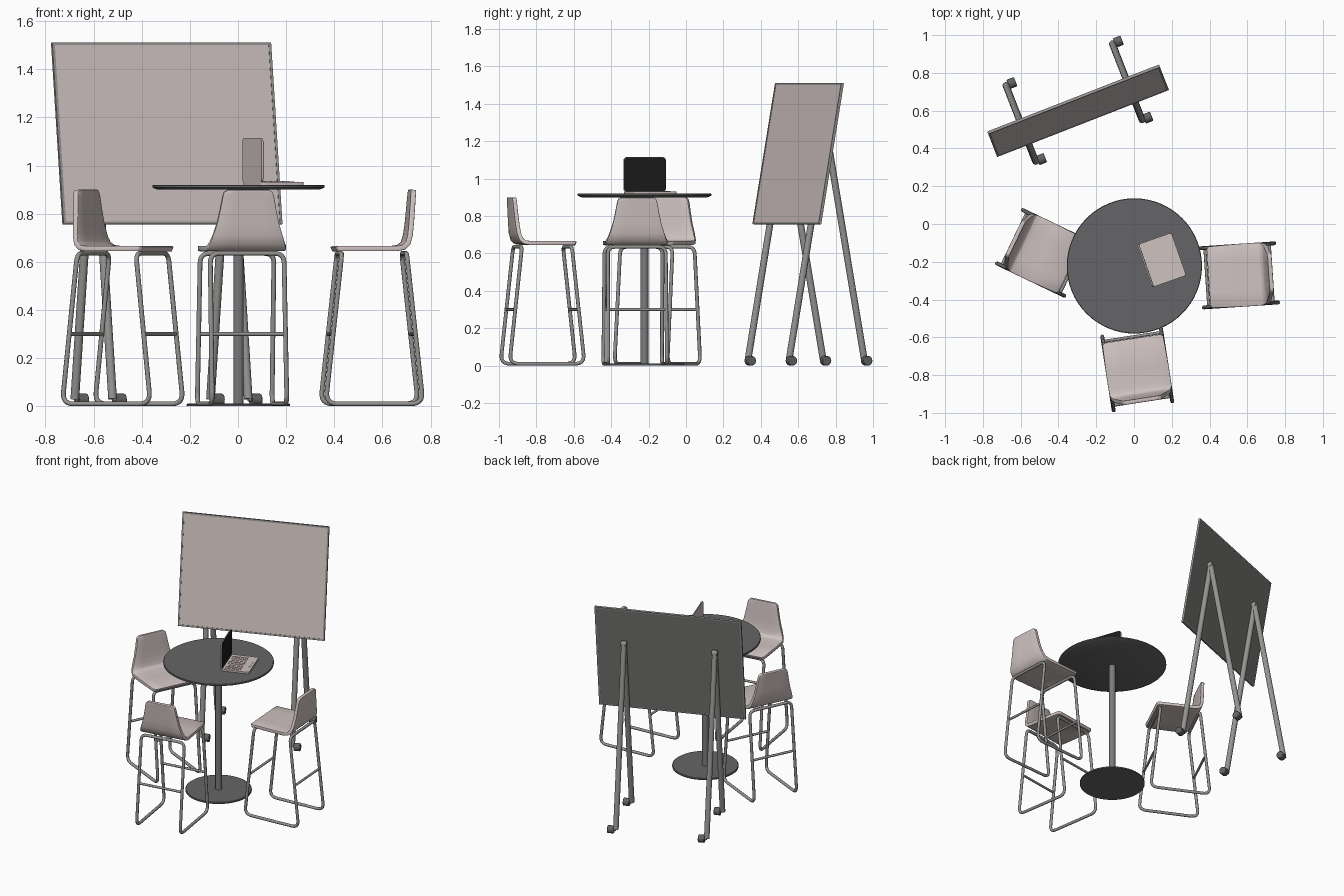
import bpy, bmesh, math
from mathutils import Matrix, Vector

if "Cube" in bpy.data.objects:
    bpy.data.objects.remove(bpy.data.objects["Cube"])

def material(name, r, g, b):
    m = bpy.data.materials.new(name)
    m.diffuse_color = (r, g, b, 1)
    m.use_nodes = True
    m.node_tree.nodes["Principled BSDF"].inputs["Base Color"].default_value = m.diffuse_color
    return m

LIGHT = material("warm light grey", 0.62, 0.54, 0.53)
METAL = material("metal grey", 0.30, 0.295, 0.285)
BACK = material("board back grey", 0.20, 0.20, 0.19)
DARK = material("table dark grey", 0.13, 0.13, 0.135)
POLE = material("pole grey", 0.20, 0.20, 0.20)
CASTER = material("caster grey", 0.12, 0.12, 0.12)
BLACK = material("screen black", 0.012, 0.012, 0.012)

def place(rot_deg, x=0, y=0, z=0):
    return Matrix.Translation((x, y, z)) @ Matrix.Rotation(math.radians(rot_deg), 4, 'Z')

def finish(name, bm, mat, M=Matrix(), smooth=True):
    bmesh.ops.recalc_face_normals(bm, faces=bm.faces)
    me = bpy.data.meshes.new(name)
    bm.to_mesh(me)
    bm.free()
    me.materials.append(mat)
    ob = bpy.data.objects.new(name, me)
    bpy.context.collection.objects.link(ob)
    ob.matrix_world = M
    if smooth:
        select(ob)
        bpy.ops.object.shade_smooth_by_angle(angle=math.radians(35))
    return ob

def select(ob):
    bpy.ops.object.select_all(action='DESELECT')
    ob.select_set(True)
    bpy.context.view_layer.objects.active = ob

def box(name, size, loc, mat, M=Matrix(), round_axis=None, radius=0.0):
    """Box; edges running along round_axis can be rounded."""
    bm = bmesh.new()
    bmesh.ops.create_cube(bm, size=1, matrix=Matrix.Translation(loc) @ Matrix.Diagonal((*size, 1)))
    if round_axis is not None:
        es = [e for e in bm.edges
              if abs((e.verts[0].co - e.verts[1].co).normalized()[round_axis]) > 0.9]
        bmesh.ops.bevel(bm, geom=es, offset=radius, segments=5, profile=0.5, affect='EDGES')
    return finish(name, bm, mat, M, round_axis is not None)

def rod(name, a, b, r, mat, M=Matrix(), sides=20):
    a, b = Vector(a), Vector(b)
    d = b - a
    T = Matrix.Translation((a + b) / 2) @ d.to_track_quat('Z', 'Y').to_matrix().to_4x4()
    bm = bmesh.new()
    bmesh.ops.create_cone(bm, cap_ends=True, segments=sides, radius1=r, radius2=r,
                          depth=d.length, matrix=T)
    return finish(name, bm, mat, M)

def lathe(name, profile, mat, M, steps=64):
    bm = bmesh.new()
    vs = [bm.verts.new((r, 0, z)) for r, z in profile]
    es = [bm.edges.new(p) for p in zip(vs, vs[1:])]
    bmesh.ops.spin(bm, geom=vs + es, cent=(0, 0, 0), axis=(0, 0, 1),
                   angle=2 * math.pi, steps=steps)
    bmesh.ops.remove_doubles(bm, verts=bm.verts, dist=1e-5)
    return finish(name, bm, mat, M)

def loop_tube(name, corners, r, mat, M, n=6):
    """Closed tube through corners (point, bend size) with rounded bends."""
    pts = []
    for i, (c, bend) in enumerate(corners):
        c = Vector(c)
        p = c + (Vector(corners[i - 1][0]) - c).normalized() * bend
        q = c + (Vector(corners[(i + 1) % len(corners)][0]) - c).normalized() * bend
        for k in range(n + 1):
            t = k / n
            pts.append(p * (1 - t) ** 2 + c * 2 * t * (1 - t) + q * t * t)
    cu = bpy.data.curves.new(name, 'CURVE')
    cu.dimensions = '3D'
    cu.bevel_depth = r
    cu.bevel_resolution = 3
    sp = cu.splines.new('POLY')
    sp.points.add(len(pts) - 1)
    for s, p in zip(sp.points, pts):
        s.co = (*p, 1)
    sp.use_cyclic_u = True
    cu.materials.append(mat)
    ob = bpy.data.objects.new(name, cu)
    bpy.context.collection.objects.link(ob)
    ob.matrix_world = M
    select(ob)
    bpy.ops.object.convert(target='MESH')
    bpy.ops.object.shade_smooth_by_angle(angle=math.radians(60))

# Round table
T = place(0, 0.002, -0.222)
lathe("table_top", [(0, .90), (.338, .90), (.358, .909), (.358, .917), (.355, .92), (0, .92)], DARK, T)
lathe("table_base", [(0, 0), (.215, 0), (.215, .008), (.211, .011), (0, .011)], DARK, T)
rod("table_pole", (0, 0, .01), (0, 0, .90), .0215, POLE, T, 32)

# Stools: local +y is the sitting direction
SHELL = [(.158, .651, .150), (.150, .655, .163), (0, .655, .167), (-.09, .655, .167),
         (-.122, .660, .166), (-.140, .677, .158), (-.150, .71, .146), (-.156, .76, .130),
         (-.161, .82, .117), (-.165, .87, .108), (-.167, .889, .102), (-.168, .899, .088)]

def stool(M):
    # one-piece seat and back
    bm = bmesh.new()
    rows = [[bm.verts.new((s * w, y, z)) for s in (-1, -.5, 0, .5, 1)] for y, z, w in SHELL]
    for a, b in zip(rows, rows[1:]):
        for i in range(4):
            bm.faces.new((a[i], a[i + 1], b[i + 1], b[i]))
    ob = finish("seat_shell", bm, LIGHT, M)
    mod = ob.modifiers.new("thickness", 'SOLIDIFY')
    mod.thickness = .022
    mod.offset = 0
    mod = ob.modifiers.new("soft_edge", 'BEVEL')
    mod.width = .005
    mod.segments = 2
    # sled frame
    top, low = .04, .05
    half = [((-.155, .135, .635), top), ((.155, .135, .635), top),
            ((.157, .203, .01), low), ((.157, -.203, .01), low)]
    other = [((-x, -y, z), b) for (x, y, z), b in half]
    loop_tube("stool_frame", half + other, .01, METAL, M)
    for s in (-1, 1):
        rod("foot_bar", (-.156, s * .171, .30), (.156, s * .171, .30), .008, METAL, M, 12)

for angle, x, y in ((98.8, .017, -.767), (183.8, .556, -.272), (-25.6, -.479, -.153)):
    stool(place(angle - 90, x, y))

# Whiteboard on two A-frames; local x along the board, y to the rear
E = place(21.3)
B = E @ Matrix.Translation((-.058, .667, 1.133)) @ Matrix.Rotation(math.radians(-9.8), 4, 'X')
W, H = .976, .766
box("board_face", (W - .02, .006, H - .02), (0, -.003, 0), LIGHT, B)
box("board_back", (W - .004, .005, H - .004), (0, .0035, 0), BACK, B)
for s in (-1, 1):
    box("board_frame_side", (.011, .015, H), (s * (W / 2 - .0055), -.001, 0), METAL, B)
    box("board_frame_rail", (W - .022, .015, .011), (0, -.001, s * (H / 2 - .0055)), METAL, B)

for u in (-.365, .24):
    apex = (u, .711, 1.255)
    rod("apex_joint", (u - .018, .711, 1.255), (u + .018, .711, 1.255), .018, METAL, E)
    for v in (.498, .930):
        rod("easel_leg", (u, v, .03), apex, .018, METAL, E)
        rod("caster_axle", (u, v, .028), (u + .03, v, .028), .009, METAL, E, 12)
        w = rod("caster_wheel", (u + .012, v, .026), (u + .055, v, .026), .026, CASTER, E, 24)
        mod = w.modifiers.new("soft_edge", 'BEVEL')
        mod.width = .004
        mod.segments = 2

# Laptop: local x runs from the hinge to the front edge
L = place(19.4, .058, -.222, .92)
box("laptop_base", (.19, .24, .012), (.095, 0, .006), LIGHT, L, 2, .015)
box("laptop_lid", (.006, .24, .186), (.003, 0, .102), LIGHT, L, 0, .02)
box("laptop_screen", (.003, .236, .182), (.0075, 0, .102), BLACK, L, 0, .019)
for r in range(4):
    for c in range(8):
        box("key", (.022, .021, .003), (.034 + r * .027, (c - 3.5) * .0265, .0132), LIGHT, L)
box("trackpad", (.036, .075, .001), (.157, 0, .0124), LIGHT, L)
